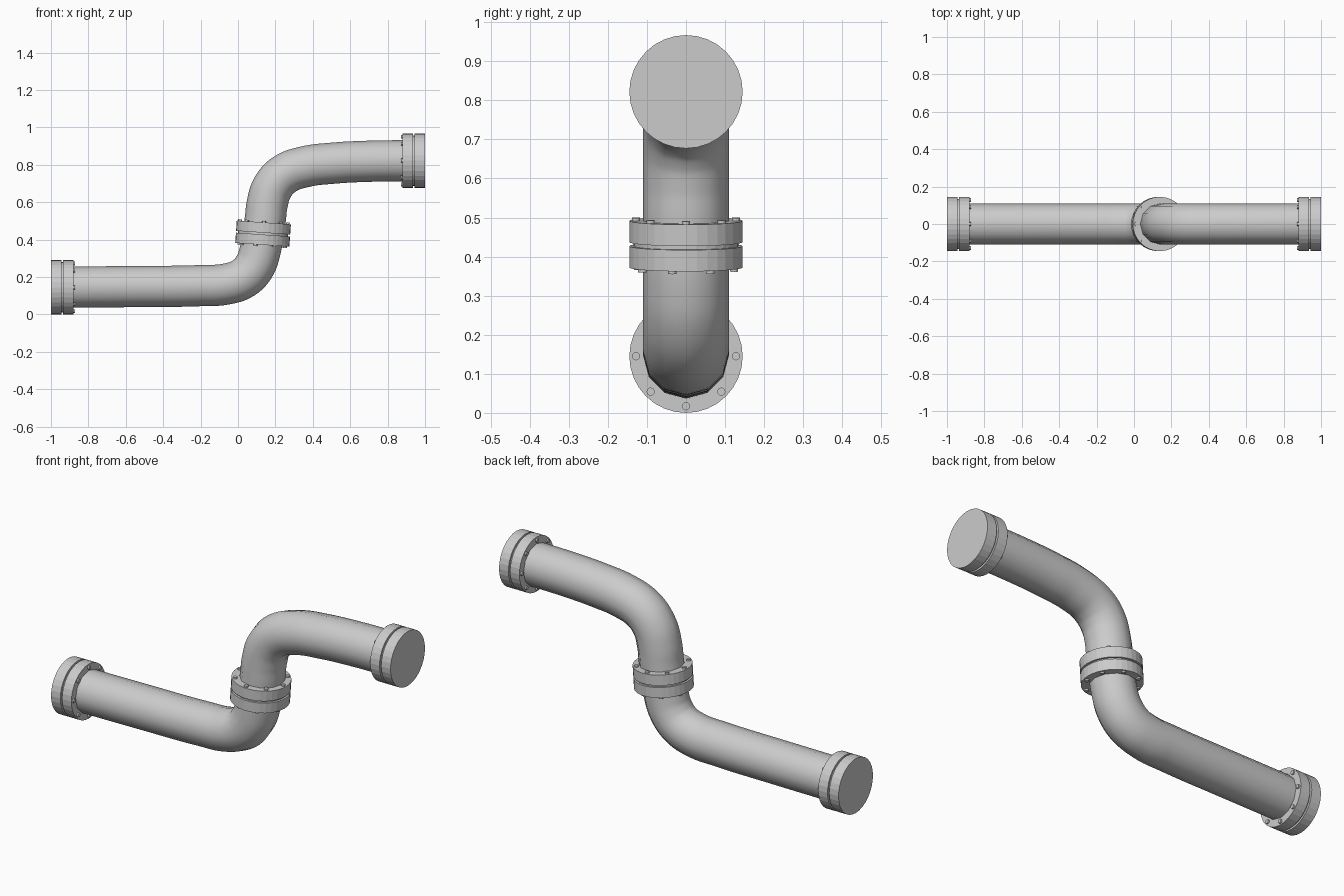
import bpy, math
from mathutils import Vector, Matrix

if "Cube" in bpy.data.objects:
    bpy.data.objects.remove(bpy.data.objects["Cube"])

PIPE_R, FLANGE_R = 0.11, 0.145


def cylinder(name, radius, start, end, sides):
    """Cylinder between two points, with crisp rims."""
    a, b = Vector(start), Vector(end)
    bpy.ops.mesh.primitive_cylinder_add(vertices=sides, radius=radius, depth=(b - a).length)
    ob = bpy.context.object
    ob.name = name
    ob.matrix_world = Matrix.Translation((a + b) / 2) @ (b - a).to_track_quat('Z', 'Y').to_matrix().to_4x4()
    bpy.ops.object.shade_smooth_by_angle(angle=math.radians(8))
    return ob


def bolts(name, face, normal, spin):
    """Eight bolt heads in a ring on a flange face."""
    face, normal = Vector(face), Vector(normal).normalized()
    side = Vector((0, 1, 0))
    up = normal.cross(side)
    for i in range(8):
        t = math.radians(spin) + i * math.tau / 8
        p = face + 0.128 * (side * math.cos(t) + up * math.sin(t))
        cylinder(f"{name}_{i + 1}", 0.0105, p - normal * 0.01, p + normal * 0.008, 12)


def coupling(name, centre, axis, bolt_low, bolt_high, spin_low=0, spin_high=0):
    """Pair of flange discs with a recessed gasket, centred on a point."""
    c, d = Vector(centre), Vector(axis).normalized()
    cylinder(name + "_low_flange", FLANGE_R, c - d * 0.06, c - d * 0.005, 32)
    cylinder(name + "_high_flange", FLANGE_R, c + d * 0.005, c + d * 0.06, 32)
    cylinder(name + "_gasket", 0.134, c - d * 0.01, c + d * 0.01, 32)
    if bolt_low:
        bolts(name + "_low_bolt", c - d * 0.06, -d, spin_low)
    if bolt_high:
        bolts(name + "_high_bolt", c + d * 0.06, d, spin_high)


# S-shaped pipe swept along its centre line (x, z)
path = [(-0.95, .146), (-0.55, .149), (-0.2, .154), (-0.06, .163), (0.03, .195),
        (0.088, .257), (0.117, .335), (0.134, .43), (0.146, .51), (0.156, .59),
        (0.185, .68), (0.25, .75), (0.36, .79), (0.5, .808), (0.7, .819), (0.95, .822)]
curve = bpy.data.curves.new("pipe", 'CURVE')
curve.dimensions = '3D'
curve.resolution_u = 6
curve.bevel_depth = PIPE_R
curve.bevel_resolution = 4
spline = curve.splines.new('BEZIER')
spline.bezier_points.add(len(path) - 1)
for bp, (x, z) in zip(spline.bezier_points, path):
    bp.co = (x, 0, z)
    bp.handle_left_type = bp.handle_right_type = 'AUTO'
pipe = bpy.data.objects.new("pipe", curve)
bpy.context.collection.objects.link(pipe)
bpy.context.view_layer.objects.active = pipe
pipe.select_set(True)
bpy.ops.object.convert(target='MESH')
bpy.ops.object.shade_smooth()

# End couplings and the slightly tilted middle one
coupling("left_end", (-0.94, 0, 0.145), (1, 0, 0), False, True)
coupling("right_end", (0.94, 0, 0.822), (1, 0, 0), True, False)
coupling("middle", (0.134, 0, 0.432), (0.07, 0, 1), True, True, 16, 0)
